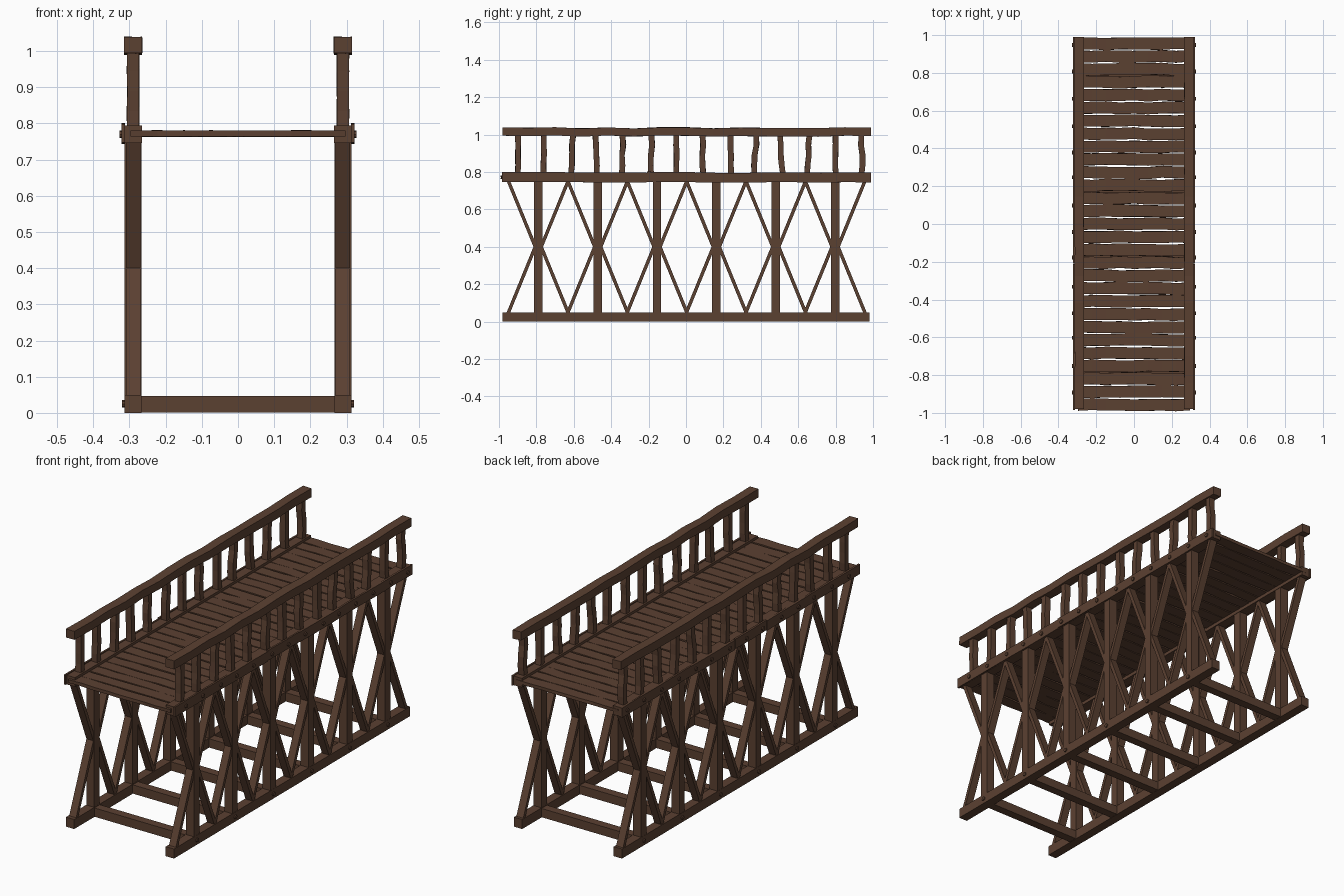
import bpy, bmesh, math, random
from mathutils import Vector, Matrix

if "Cube" in bpy.data.objects:
    bpy.data.objects.remove(bpy.data.objects["Cube"])

rnd = random.Random(4)
wood = bpy.data.materials.new("dark brown wood")
wood.diffuse_color = (0.105, 0.052, 0.031, 1)
wood.use_nodes = True
wood.node_tree.nodes["Principled BSDF"].inputs["Base Color"].default_value = wood.diffuse_color

X = 0.29                                   # centre line of each side frame
POSTS = [-0.79, -0.472, -0.155, 0.162, 0.48, 0.797]
BALUSTERS = [-0.9, -0.76, -0.61, -0.48, -0.34, -0.185, -0.05,
             0.09, 0.24, 0.37, 0.51, 0.655, 0.8, 0.94]


def finish(bm, name):
    bmesh.ops.recalc_face_normals(bm, faces=bm.faces)
    me = bpy.data.meshes.new(name)
    bm.to_mesh(me)
    bm.free()
    me.materials.append(wood)
    ob = bpy.data.objects.new(name, me)
    bpy.context.collection.objects.link(ob)
    return ob


def bar(bm, p0, p1, w, t, side, segs=1, wobble=(0, 0, 0)):
    """Four-sided timber from p0 to p1; w is its size along side, t across it."""
    p0, p1, side = Vector(p0), Vector(p1), Vector(side)
    other = (p1 - p0).normalized().cross(side).normalized()
    rings = []
    for i in range(segs + 1):
        c = p0.lerp(p1, i / segs)
        ring = []
        drift = Vector([rnd.uniform(-k, k) for k in wobble])
        for a, b in ((-1, -1), (1, -1), (1, 1), (-1, 1)):
            j = Vector([rnd.uniform(-k, k) * 0.4 for k in wobble])
            ring.append(bm.verts.new(c + side * a * w / 2 + other * b * t / 2 + drift + j))
        rings.append(ring)
    for r, s in zip(rings, rings[1:]):
        for k in range(4):
            bm.faces.new((r[k], r[(k + 1) % 4], s[(k + 1) % 4], s[k]))
    bm.faces.new(rings[0])
    bm.faces.new(rings[-1])


def bolt(bm, x, y, z, r, depth):
    m = Matrix.Translation((x, y, z)) @ Matrix.Rotation(math.pi / 2, 4, 'Y')
    bmesh.ops.create_cone(bm, cap_ends=True, segments=8, radius1=r, radius2=r,
                          depth=depth, matrix=m)


AX = (1, 0, 0)
for s, label in ((-1, "left"), (1, "right")):
    rnd.seed(7)
    x = s * X

    # bottom sill and deck beam
    bm = bmesh.new()
    bar(bm, (x, -0.98, 0.025), (x, 0.98, 0.025), 0.048, 0.05, AX)
    finish(bm, label + "_sill")
    bm = bmesh.new()
    bar(bm, (x, -0.975, 0.77), (x, 0.985, 0.77), 0.05, 0.048, AX)
    finish(bm, label + "_deck_beam")

    # outer fascia in three boards
    bm = bmesh.new()
    for a, b, dz in ((-0.985, -0.211, 0), (-0.209, 0.049, 0.002), (0.051, 0.99, -0.001)):
        bar(bm, (s * 0.317, a, 0.772 + dz), (s * 0.317, b, 0.772 + dz), 0.01, 0.052, AX,
            max(2, int((b - a) * 8)), (0, 0, 0.002))
    finish(bm, label + "_fascia")

    # posts
    bm = bmesh.new()
    for y in POSTS:
        bar(bm, (x, y, 0.01), (x, y, 0.76), 0.046, 0.045, AX)
    finish(bm, label + "_posts")

    # braces running from post middles out to sill and beam
    bm = bmesh.new()
    for y in POSTS:
        for d in (-1, 1):
            for z in (0.04, 0.76):
                bar(bm, (x, y + d * 0.016, 0.4), (x, y + d * 0.163, z), 0.04, 0.018, AX)
    finish(bm, label + "_braces")

    # balusters
    bm = bmesh.new()
    for y in BALUSTERS:
        lean = rnd.uniform(-0.006, 0.006)
        bar(bm, (x, y - lean, 0.78), (x, y + lean, 1.0), 0.033, 0.03, AX, 4,
            (0.001, 0.004, 0))
    finish(bm, label + "_balusters")

    # handrail
    bm = bmesh.new()
    bar(bm, (x, -0.98, 1.014), (x, 0.99, 1.014), 0.049, 0.044, AX, 14, (0.001, 0, 0.004))
    finish(bm, label + "_handrail")

    # bolts
    bm = bmesh.new()
    for y in BALUSTERS:
        bolt(bm, s * 0.322, y + 0.008, 0.77, 0.01, 0.012)
    for y in POSTS:
        bolt(bm, s * 0.314, y, 0.025, 0.01, 0.012)
    finish(bm, label + "_bolts")

# cross beams joining the sills at each post
bm = bmesh.new()
for y in POSTS:
    bar(bm, (-X, y, 0.024), (X, y, 0.024), 0.045, 0.046, (0, 1, 0))
finish(bm, "cross_beams")

# deck planks with uneven edges
bm = bmesh.new()
N = 29
pitch = 1.98 / N
for i in range(N):
    y = -0.99 + pitch * (i + 0.5)
    bar(bm, (-0.297, y, 0.772), (0.297, y, 0.772), pitch - 0.006, 0.017, (0, 1, 0), 8,
        (0, 0.0035, 0.0005))
finish(bm, "deck_planks")
